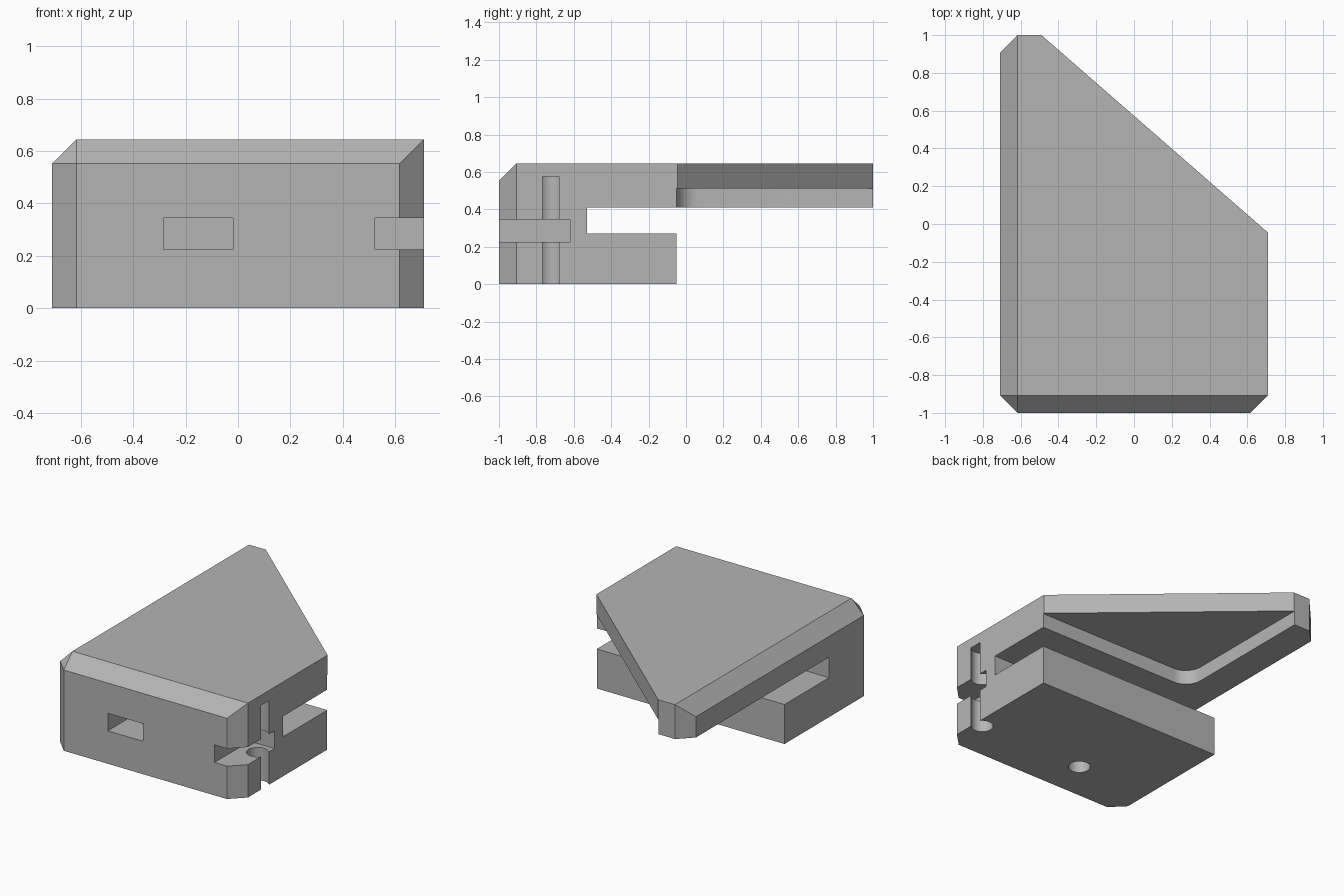
import bpy, bmesh, math
from mathutils import Vector

if "Cube" in bpy.data.objects:
    bpy.data.objects.remove(bpy.data.objects["Cube"], do_unlink=True)

W, TOP, C = 0.71, 0.645, 0.093      # half width, height, chamfer size
grey = bpy.data.materials.new("plain_grey")
grey.use_nodes = True
colour = (0.46, 0.46, 0.46, 1)
grey.diffuse_color = colour
grey.node_tree.nodes["Principled BSDF"].inputs["Base Color"].default_value = colour


def solid(name, points, direction):
    """Extrude a closed 3D outline along a direction."""
    bm = bmesh.new()
    face = bm.faces.new([bm.verts.new(p) for p in points])
    grown = bmesh.ops.extrude_face_region(bm, geom=[face])
    verts = [g for g in grown["geom"] if isinstance(g, bmesh.types.BMVert)]
    bmesh.ops.translate(bm, verts=verts, vec=direction)
    bmesh.ops.recalc_face_normals(bm, faces=bm.faces)
    mesh = bpy.data.meshes.new(name)
    bm.to_mesh(mesh)
    bm.free()
    mesh.materials.append(grey)
    ob = bpy.data.objects.new(name, mesh)
    bpy.context.collection.objects.link(ob)
    return ob


def prism(name, outline, z0, z1):
    return solid(name, [(x, y, z0) for x, y in outline], (0, 0, z1 - z0))


def box(name, x0, x1, y0, y1, z0, z1):
    return prism(name, [(x0, y0), (x1, y0), (x1, y1), (x0, y1)], z0, z1)


def arc(cx, cy, r, start, end, n):
    angles = [math.radians(start + (end - start) * i / n) for i in range(n + 1)]
    return [(cx + r * math.cos(a), cy + r * math.sin(a)) for a in angles]


# Main block: plan outline with clipped corners and a diagonal rear edge
body = prism("bracket_body", [
    (-W + C, -1), (W - C, -1), (W, -1 + C), (W, -0.046),
    (-0.49, 1), (-W + C, 1), (-W, 1 - C), (-W, -1 + C)], 0, TOP)

# Top chamfers along the front and one side, then their shared corner facet
bm = bmesh.new()
bm.from_mesh(body.data)
for point, normal in [((0, -1 + C, TOP), (0, -1, 1)),
                      ((-W + C, 0, TOP), (-1, 0, 1)),
                      ((-W + C, -1 + C, TOP), (-1, -1, 1))]:
    cut = bmesh.ops.bisect_plane(bm, geom=bm.verts[:] + bm.edges[:] + bm.faces[:],
                                 plane_co=point, plane_no=Vector(normal).normalized(),
                                 clear_outer=True, dist=1e-5)
    bmesh.ops.holes_fill(bm, edges=[e for e in bm.edges if e.is_boundary], sides=0)
    bmesh.ops.remove_doubles(bm, verts=bm.verts[:], dist=1e-4)
bmesh.ops.recalc_face_normals(bm, faces=bm.faces)
bm.to_mesh(body.data)
bm.free()

# Side profile removed: panel slot plus the open space below the rear flange
gap = [(-0.53, 0.27), (-0.53, 0.41), (1.2, 0.41), (1.2, -0.1), (-0.05, -0.1), (-0.05, 0.27)]
cutters = [solid("slot_cutter", [(-1, y, z) for y, z in gap], (2, 0, 0))]

# Recess under the flange with one rounded corner
R, rx, ry = 0.12, -0.494, -0.052
cutters.append(prism("recess_cutter", arc(rx + R, ry + R, R, 180, 270, 12)
                     + [(1, ry), (1, 1.2), (rx, 1.2)], 0.3, 0.51))

# Two nut pockets, each with an upright screw hole
for x in (-0.152, 0.655):
    cutters.append(box("nut_cutter", x - 0.132, x + 0.132, -1.2, -0.62, 0.225, 0.345))
    cutters.append(prism("screw_cutter", arc(x, -0.723, 0.07, 0, 352.5, 47), -0.1, 0.575))

for cutter in cutters:
    cutter.hide_render = True
    mod = body.modifiers.new(cutter.name, "BOOLEAN")
    mod.operation = "DIFFERENCE"
    mod.solver = "EXACT"
    mod.object = cutter

# Bake the cuts and drop the cutters
bpy.context.view_layer.update()
graph = bpy.context.evaluated_depsgraph_get()
baked = bpy.data.meshes.new_from_object(body.evaluated_get(graph))
body.modifiers.clear()
body.data = baked
for cutter in cutters:
    bpy.data.objects.remove(cutter, do_unlink=True)

# Smooth the round walls, keep the edges sharp
bpy.ops.object.select_all(action="DESELECT")
body.select_set(True)
bpy.context.view_layer.objects.active = body
bpy.ops.object.shade_smooth_by_angle(angle=math.radians(25))
